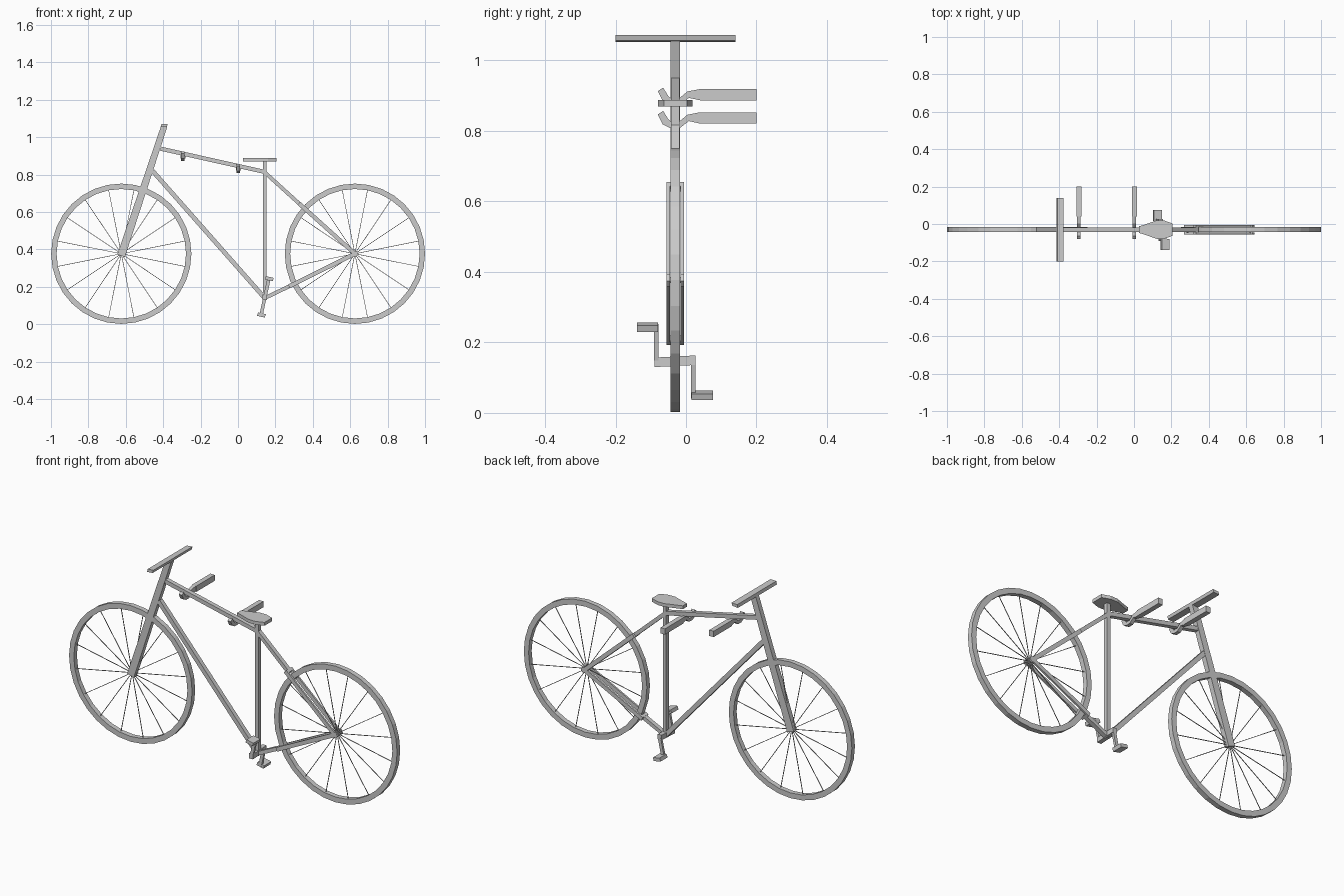
import bpy, bmesh, math
from mathutils import Vector

if "Cube" in bpy.data.objects:
    bpy.data.objects.remove(bpy.data.objects["Cube"])

Y0 = -0.03  # centre plane of the bicycle


def P(x, z, y=Y0):
    return (x, y, z)


def finish(name, bm):
    bmesh.ops.recalc_face_normals(bm, faces=bm.faces)
    me = bpy.data.meshes.new(name)
    bm.to_mesh(me)
    bm.free()
    ob = bpy.data.objects.new(name, me)
    bpy.context.collection.objects.link(ob)
    return ob


def add_beam(bm, a, b, w, d, w2=None):
    """Square bar from a to b: w wide in the x-z plane (w2 at b), d deep along y."""
    a, b = Vector(a), Vector(b)
    t = (b - a).normalized()
    u = Vector((0, 1, 0)).cross(t).normalized()
    v = t.cross(u)
    p, q = [[bm.verts.new(c + u * (k * s / 2) + v * (m * d / 2))
             for s, m in ((-1, -1), (1, -1), (1, 1), (-1, 1))] for c, k in ((a, w), (b, w2 or w))]
    for i in range(4):
        j = (i + 1) % 4
        bm.faces.new((p[i], p[j], q[j], q[i]))
    bm.faces.new(p[::-1])
    bm.faces.new(q)


def beam(name, *args):
    bm = bmesh.new()
    add_beam(bm, *args)
    return finish(name, bm)


def prism(name, pts, vec):
    """Polygon pts extruded along vec."""
    bm = bmesh.new()
    f = bm.faces.new([bm.verts.new(p) for p in pts])
    r = bmesh.ops.extrude_face_region(bm, geom=[f])
    bmesh.ops.translate(bm, vec=vec, verts=[g for g in r['geom'] if isinstance(g, bmesh.types.BMVert)])
    return finish(name, bm)


def wheel(name, cx, cz, seg=32):
    # tyre ring from a square profile
    prof = [(0.346, -0.0135), (0.375, -0.0135), (0.375, 0.0135), (0.346, 0.0135)]
    bm = bmesh.new()
    rings = []
    for i in range(seg):
        a = 2 * math.pi * i / seg
        rings.append([bm.verts.new(P(cx + r * math.cos(a), cz + r * math.sin(a), Y0 + y)) for r, y in prof])
    for i in range(seg):
        p, q = rings[i], rings[(i + 1) % seg]
        for j in range(4):
            k = (j + 1) % 4
            bm.faces.new((p[j], p[k], q[k], q[j]))
    finish(name + "_tyre", bm)
    # thin spokes
    bm = bmesh.new()
    for i in range(16):
        a = 2 * math.pi * (i + 0.5) / 16
        add_beam(bm, P(cx, cz), P(cx + 0.348 * math.cos(a), cz + 0.348 * math.sin(a)), 0.003, 0.003)
    finish(name + "_spokes", bm)


FRONT, REAR = (-0.624, 0.377), (0.625, 0.377)
wheel("front_wheel", *FRONT)
wheel("rear_wheel", *REAR)

# Main frame
beam("fork_and_steering_post", P(-0.625, 0.366), P(-0.394, 1.06), 0.043, 0.027, 0.033)
beam("top_tube", P(-0.415, 0.939), P(0.145, 0.814), 0.022, 0.024)
beam("down_tube", P(-0.457, 0.82), P(0.143, 0.14), 0.024, 0.024)
beam("seat_tube", P(0.143, 0.13), P(0.143, 0.875), 0.02, 0.024)

# Rear stays: single near the seat tube, split either side of the wheel
for name, a, s in (("seat_stay", (0.143, 0.812), (0.325, 0.647)), ("chain_stay", (0.143, 0.14), (0.272, 0.202))):
    beam(name + "_stem", P(*a), P(*s), 0.02, 0.024)
    d = (Vector(REAR) - Vector(s)).normalized() * 0.016
    beam(name + "_bridge", P(*s), P(s[0] + d.x, s[1] + d.y), 0.022, 0.05)
    for side in (-1, 1):
        y = Y0 + side * 0.02
        beam(name + "_arm", P(*s, y), P(REAR[0] + d.x, REAR[1] + d.y, y), 0.022, 0.01)

# Rear axle
beam("rear_axle", P(REAR[0] - 0.008, REAR[1]), P(REAR[0] + 0.008, REAR[1]), 0.016, 0.05)

# Handlebar, square to the post
prism("handlebar", [P(-0.414, 1.053, -0.2), P(-0.38, 1.056, -0.2), P(-0.376, 1.072, -0.2), P(-0.41, 1.07, -0.2)],
      (0, 0.34, 0))

# Saddle
half = [(0.028, 0.018), (0.055, 0.026), (0.12, 0.049), (0.16, 0.049), (0.206, 0.033)]
outline = half + [(x, -y) for x, y in half[::-1]]
prism("saddle", [(x, Y0 + y, 0.87) for x, y in outline], (0, 0, 0.018))

# Crank axle, arms and pedals
prism("crank_axle", [P(0.13, 0.13, -0.09), P(0.154, 0.13, -0.09), P(0.154, 0.157, -0.09), P(0.13, 0.157, -0.09)],
      (0, 0.117, 0.006))
for side, y, tip, pedal, py in (("front", -0.084, (0.167, 0.25), (0.167, 0.244), -0.139),
                                ("back", 0.021, (0.122, 0.043), (0.125, 0.05), 0.016)):
    beam(side + "_crank", P(0.145, 0.15, y), P(*tip, y), 0.018, 0.013)
    px, pz = pedal
    prism(side + "_pedal", [(px - 0.024, py, pz - 0.005), (px + 0.018, py, pz - 0.014),
                            (px + 0.024, py, pz + 0.004), (px - 0.018, py, pz + 0.013)], (0, 0.06, 0))

# Hanging hooks that hold the top tube: side profile of a thin curl, plus a thick bar
hook = [(0.04, 0.016), (0.004, 0.009), (-0.02, -0.011), (-0.042, -0.011), (-0.05, -0.004), (-0.065, 0.02),
        (-0.08, 0.01), (-0.066, -0.018), (-0.045, -0.029), (-0.018, -0.029), (0.008, -0.009), (0.04, -0.016)]
for name, x, z in (("left_hook", -0.295, 0.903), ("right_hook", 0.002, 0.837)):
    prism(name + "_curl", [(x - 0.01, y, z + h) for y, h in hook], (0.02, 0, 0))
    prism(name + "_bar", [(x - 0.0135, y, z + h) for y in (0.04, 0.2) for h in (0.016 * (1 if y > 0.1 else -1),
                                                                                0.016 * (-1 if y > 0.1 else 1))],
          (0.027, 0, 0))
